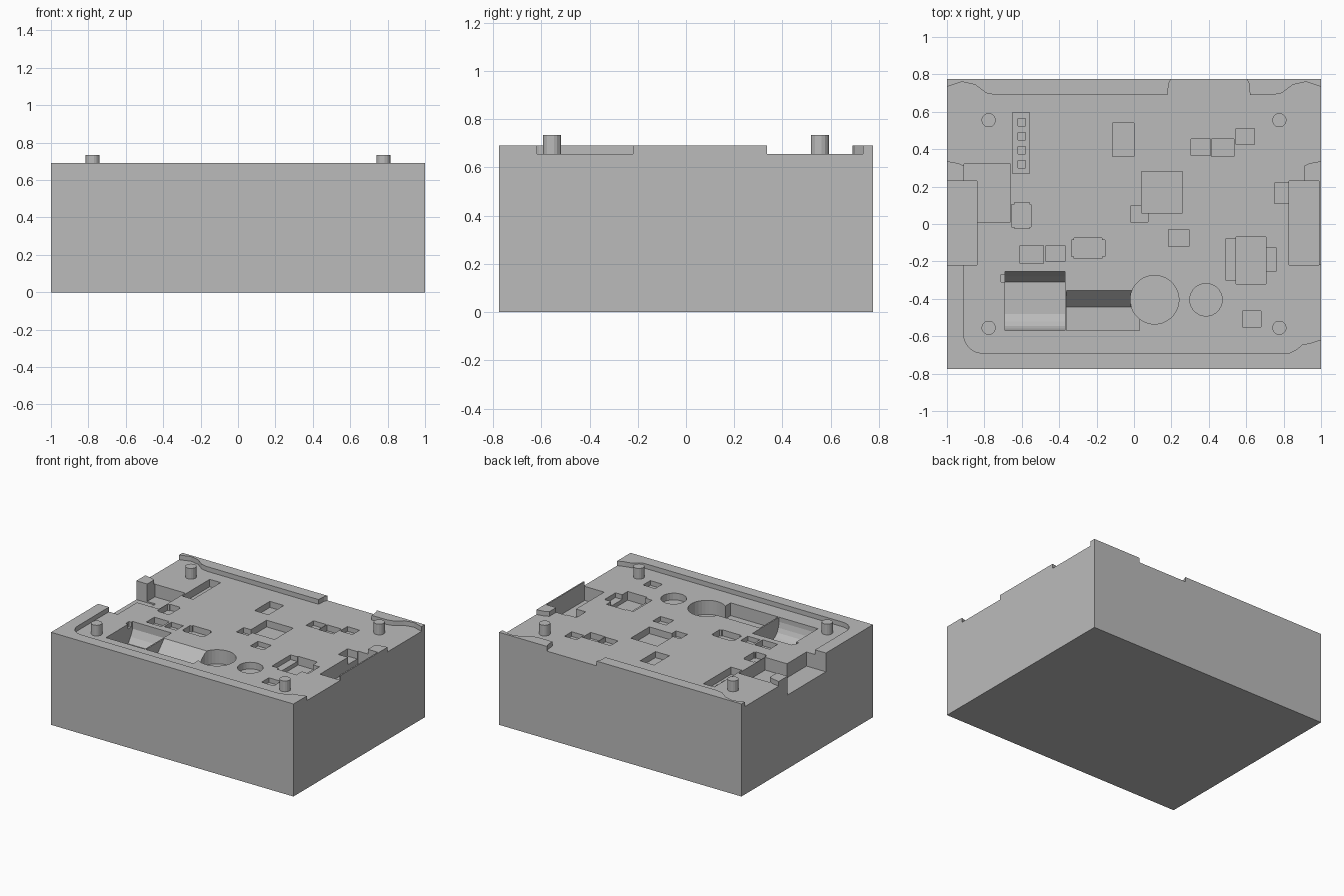
import bpy, bmesh, math
from mathutils import Vector

old = bpy.data.objects.get("Cube")
if old:
    bpy.data.objects.remove(old, do_unlink=True)

TOP, FLOOR, ABOVE = 0.69, 0.655, 0.8

grey = bpy.data.materials.new("light grey")
grey.use_nodes = True
grey.diffuse_color = (0.5, 0.5, 0.5, 1)
grey.node_tree.nodes["Principled BSDF"].inputs["Base Color"].default_value = grey.diffuse_color


def prism(name, outline, lo, hi, along_x=False):
    """Extrude a closed outline in z, or a (y, z) outline in x."""
    bm = bmesh.new()
    verts = [bm.verts.new((lo, a, b) if along_x else (a, b, lo)) for a, b in outline]
    face = bm.faces.new(verts)
    made = bmesh.ops.extrude_face_region(bm, geom=[face])["geom"]
    step = Vector((hi - lo, 0, 0)) if along_x else Vector((0, 0, hi - lo))
    bmesh.ops.translate(bm, vec=step, verts=[g for g in made if isinstance(g, bmesh.types.BMVert)])
    bmesh.ops.recalc_face_normals(bm, faces=bm.faces)
    mesh = bpy.data.meshes.new(name)
    bm.to_mesh(mesh)
    bm.free()
    mesh.materials.append(grey)
    obj = bpy.data.objects.new(name, mesh)
    bpy.context.collection.objects.link(obj)
    return obj


def rect(x0, x1, y0, y1):
    return [(x0, y0), (x1, y0), (x1, y1), (x0, y1)]


def circle(x, y, r, n):
    turns = [math.tau * (i + 0.5) / n for i in range(n)]
    return [(x + r * math.cos(t), y + r * math.sin(t)) for t in turns]


def cut(cutter):
    cutter.hide_render = True
    bpy.context.view_layer.objects.active = block
    mod = block.modifiers.new("cut", "BOOLEAN")
    mod.operation, mod.solver, mod.object = "DIFFERENCE", "EXACT", cutter
    bpy.ops.object.modifier_apply(modifier=mod.name)
    bpy.data.objects.remove(cutter, do_unlink=True)


block = prism("base_block", rect(-1, 1, -0.775, 0.775), 0, TOP)

# Shallow tray that leaves the raised rim
ear = [(0.74, 0.69), (0.79, 0.70), (0.85, 0.745), (0.92, 0.76), (0.98, 0.74), (1.05, 0.72)]
post = [(1.05, 0.345), (0.94, 0.325), (0.91, 0.31), (0.91, 0.23)]
corner = [(-0.81 - 0.1 * math.cos(a), -0.59 - 0.1 * math.sin(a))
          for a in [math.pi / 2 * i / 8 for i in range(9)]]
tray = [(-1.05, -0.22), (-0.91, -0.22)] + corner
tray += [(0.83, -0.69), (0.87, -0.67), (0.9, -0.645), (0.95, -0.635), (1.05, -0.60)]
tray += [(1.05, -0.22), (0.99, -0.22), (0.99, 0.23)] + post[::-1] + ear[::-1]
tray += [(0.62, 0.69), (0.615, 0.75), (0.59, 0.8), (0.21, 0.8), (0.185, 0.75), (0.18, 0.69)]
tray += [(-x, y) for x, y in ear + post] + [(-1.05, 0.23)]
cut(prism("tray_cutter", tray, FLOOR, ABOVE))

# Rectangular pockets: x range, y range, floor height
pockets = [
    # side connectors and their neighbours
    (-1.1, -0.84, -0.22, 0.23, 0.55), (0.83, 0.99, -0.22, 0.23, 0.55),
    (-0.91, -0.66, 0.01, 0.32, 0.56), (0.75, 0.84, 0.11, 0.22, 0.60),
    # pin header
    (-0.65, -0.56, 0.27, 0.595, 0.60),
    # small chips at the back
    (-0.115, 0, 0.36, 0.54, 0.61), (0.305, 0.41, 0.365, 0.455, 0.62),
    (0.415, 0.535, 0.36, 0.455, 0.61), (0.545, 0.645, 0.425, 0.51, 0.62),
    # main chip with side part
    (0.04, 0.26, 0.06, 0.28, 0.605), (-0.02, 0.075, 0.01, 0.095, 0.615),
    # small chips in the middle
    (0.185, 0.295, -0.12, -0.03, 0.62), (-0.655, -0.55, -0.015, 0.105, 0.61),
    (-0.64, -0.56, -0.025, 0.115, 0.61), (-0.61, -0.485, -0.21, -0.115, 0.61),
    (-0.47, -0.37, -0.2, -0.115, 0.62), (-0.32, -0.17, -0.185, -0.075, 0.61),
    (-0.335, -0.155, -0.175, -0.085, 0.61),
    # stepped part and small chip at the front
    (0.545, 0.705, -0.32, -0.07, 0.59), (0.49, 0.55, -0.30, -0.08, 0.62),
    (0.70, 0.76, -0.255, -0.125, 0.62), (0.58, 0.68, -0.55, -0.465, 0.62),
    (-0.71, -0.68, -0.31, -0.27, 0.62),
]
for x0, x1, y0, y1, z in pockets:
    cut(prism("pocket_cutter", rect(x0, x1, y0, y1), z, ABOVE))

# Four header holes
for i in range(4):
    y = 0.32 + 0.075 * i
    cut(prism("hole_cutter", rect(-0.62, -0.58, y - 0.02, y + 0.02), 0.57, ABOVE))

# Round wells
cut(prism("large_well_cutter", circle(0.11, -0.405, 0.13, 32), 0.55, ABOVE))
cut(prism("small_well_cutter", circle(0.385, -0.405, 0.087, 24), 0.605, ABOVE))

# Trough with rounded bottom, and ramped pocket beside it
trough = [(-0.57, ABOVE), (-0.57, 0.62), (-0.56, 0.58), (-0.545, 0.55), (-0.52, 0.525),
          (-0.48, 0.51), (-0.31, 0.51), (-0.28, 0.55), (-0.255, 0.6), (-0.255, ABOVE)]
cut(prism("trough_cutter", trough, -0.69, -0.37, True))
ramp = [(-0.57, ABOVE), (-0.57, 0.56), (-0.445, 0.56), (-0.355, FLOOR), (-0.355, ABOVE)]
cut(prism("ramp_cutter", ramp, -0.36, 0.03, True))

# Locating pins
for sx, side in ((-1, "right"), (1, "left")):
    for sy, end in ((-1, "front"), (1, "back")):
        prism(f"{end}_{side}_pin", circle(0.777 * sx, 0.555 * sy, 0.038, 16), 0.64, 0.735)
